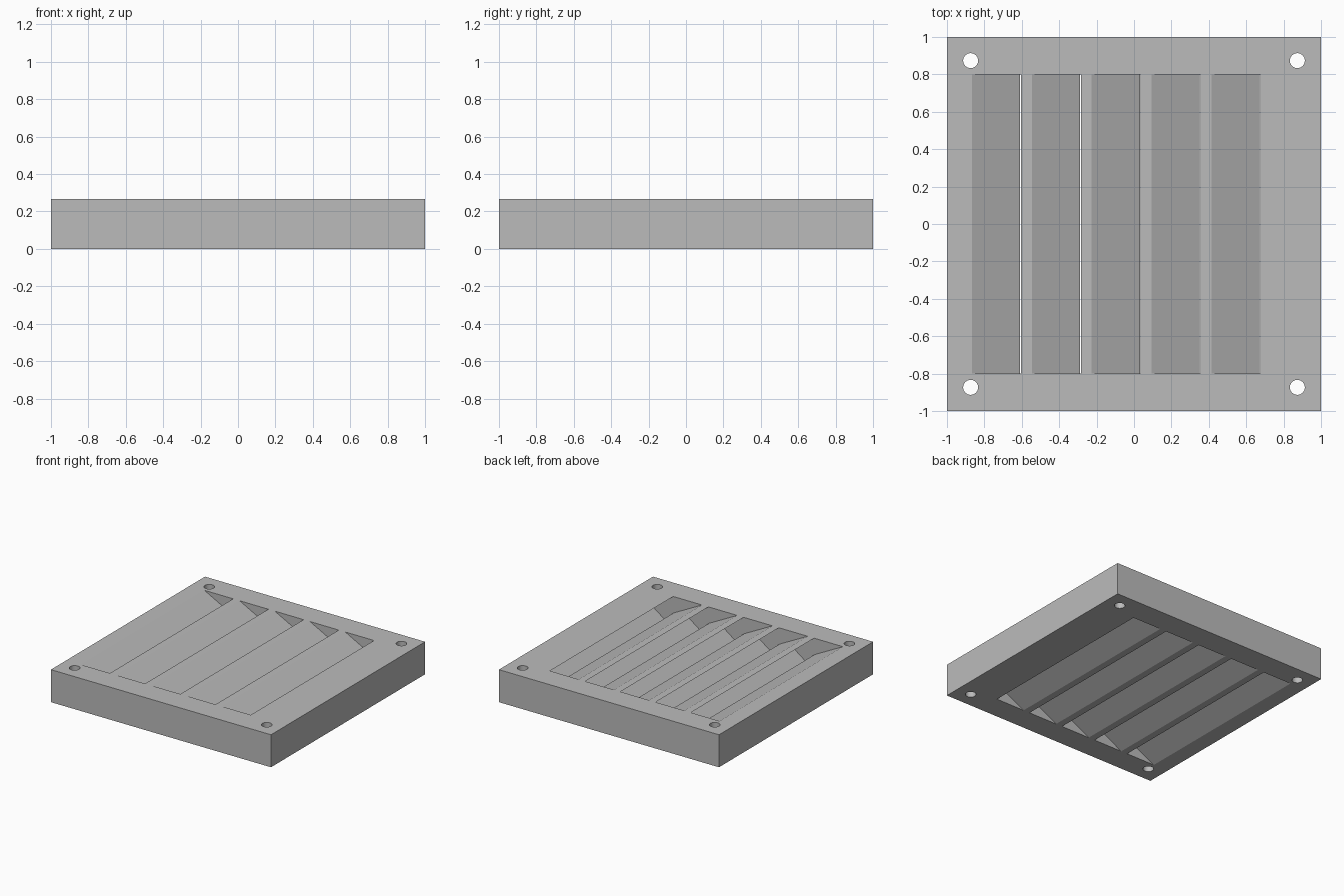
import bpy
import bmesh

HEIGHT = 0.267
MID = HEIGHT / 2
SLOT_COUNT, PITCH, FIRST_SLOT = 5, 0.32, -0.866
SLOT_HALF_LENGTH = 0.8
HOLE_OFFSET, HOLE_RADIUS = 0.873, 0.04

cube = bpy.data.objects.get("Cube")
if cube:
    bpy.data.objects.remove(cube, do_unlink=True)

grey = bpy.data.materials.new("plain grey")
grey.use_nodes = True
GREY = (0.5, 0.5, 0.5, 1)
grey.diffuse_color = GREY
grey.node_tree.nodes["Principled BSDF"].inputs["Base Color"].default_value = GREY


def make_object(name, bm):
    bmesh.ops.recalc_face_normals(bm, faces=bm.faces)
    mesh = bpy.data.meshes.new(name)
    bm.to_mesh(mesh)
    bm.free()
    mesh.materials.append(grey)
    obj = bpy.data.objects.new(name, mesh)
    bpy.context.collection.objects.link(obj)
    return obj


# Solid square plate
bm = bmesh.new()
bmesh.ops.create_cube(bm, size=1)
bmesh.ops.scale(bm, vec=(2, 2, HEIGHT), verts=bm.verts)
bmesh.ops.translate(bm, vec=(0, 0, MID), verts=bm.verts)
plate = make_object("vent_plate", bm)

# Chevron slots: each runs sideways to mid height, then doubles back
cut = bmesh.new()
for i in range(SLOT_COUNT):
    left = FIRST_SLOT + i * PITCH
    right = left + 0.262
    left_wall = [(left, -0.05), (left, 0), (left + 0.257, MID),
                 (left, HEIGHT), (left, HEIGHT + 0.05)]
    right_wall = [(right, HEIGHT + 0.05), (right, HEIGHT), (right + 0.185, MID),
                  (right, 0), (right, -0.05)]
    verts = [cut.verts.new((x, -SLOT_HALF_LENGTH, z)) for x, z in left_wall + right_wall]
    face = cut.faces.new(verts)
    grown = bmesh.ops.extrude_face_region(cut, geom=[face])["geom"]
    moved = [g for g in grown if isinstance(g, bmesh.types.BMVert)]
    bmesh.ops.translate(cut, vec=(0, 2 * SLOT_HALF_LENGTH, 0), verts=moved)

# Round screw holes in the four corners
for sx in (-1, 1):
    for sy in (-1, 1):
        hole = bmesh.ops.create_cone(cut, cap_ends=True, segments=32, radius1=HOLE_RADIUS,
                                     radius2=HOLE_RADIUS, depth=HEIGHT + 0.1)
        bmesh.ops.translate(cut, vec=(sx * HOLE_OFFSET, sy * HOLE_OFFSET, MID),
                            verts=hole["verts"])
cutter = make_object("slot_and_hole_cutter", cut)
cutter.hide_render = True

# Cut the openings, then discard the cutter
boolean = plate.modifiers.new("openings", "BOOLEAN")
boolean.operation = "DIFFERENCE"
boolean.solver = "EXACT"
boolean.object = cutter
bpy.context.view_layer.objects.active = plate
plate.select_set(True)
bpy.ops.object.modifier_apply(modifier=boolean.name)
bpy.data.objects.remove(cutter, do_unlink=True)
bpy.ops.object.shade_smooth_by_angle(angle=0.4)
